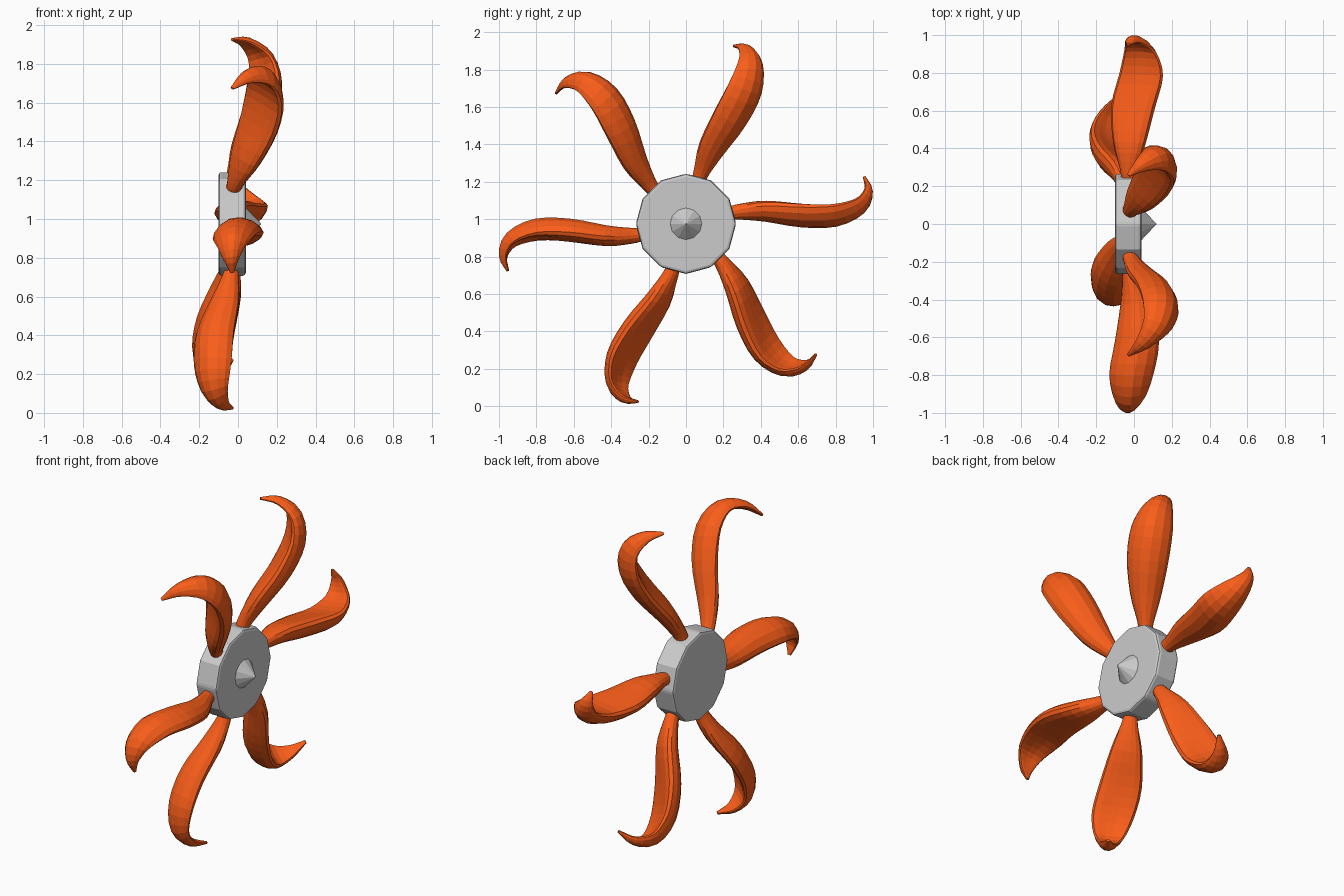
import bpy, bmesh
from math import radians, sin, cos, pi
from mathutils import Vector, Matrix

if "Cube" in bpy.data.objects:
    bpy.data.objects.remove(bpy.data.objects["Cube"])

HUB = Vector((0, 0, 0.975))

def mat(name, col):
    m = bpy.data.materials.new(name)
    m.diffuse_color = col
    m.use_nodes = True
    m.node_tree.nodes["Principled BSDF"].inputs["Base Color"].default_value = m.diffuse_color
    return m

orange = mat("orange", (0.95, 0.11, 0.01, 1))

def obj(name, bm, material=None):
    bmesh.ops.recalc_face_normals(bm, faces=bm.faces)
    me = bpy.data.meshes.new(name)
    bm.to_mesh(me)
    bm.free()
    o = bpy.data.objects.new(name, me)
    bpy.context.collection.objects.link(o)
    if material:
        me.materials.append(material)
    return o

def cone_x(name, r1, r2, x0, x1, seg):
    bm = bmesh.new()
    bmesh.ops.create_cone(bm, cap_ends=True, segments=seg, radius1=r1, radius2=r2, depth=x1 - x0)
    bm.transform(Matrix.Translation(HUB + Vector(((x0 + x1) / 2, 0, 0))) @ Matrix.Rotation(pi / 2, 4, 'Y'))
    return obj(name, bm)

# hub disc with softened rim, and pointed nose
hub = cone_x("hub", 0.268, 0.268, -0.10, 0.04, 12)
bev = hub.modifiers.new("rim", 'BEVEL')
bev.width = 0.015
bev.segments = 2
bev.limit_method = 'ANGLE'
cone_x("nose_cone", 0.09, 0.0, 0.035, 0.12, 12)

# blade stations: radius, sideways bulge, width, thickness, cupping, inner sway, outer sway
STATIONS = [
    (0.235, 0.005, 0.075, 0.07, 0.0, 0, 0),
    (0.30, 0.012, 0.095, 0.085, 0.005, 0.3, 0),
    (0.433, 0.045, 0.175, 0.11, 0.015, 0.9, 0),
    (0.61, 0.122, 0.235, 0.115, 0.03, 1, 0.2),
    (0.78, 0.174, 0.235, 0.10, 0.04, 0.2, 1),
    (0.92, 0.160, 0.17, 0.07, 0.035, 0, 0.9),
    (0.985, 0.085, 0.09, 0.045, 0.015, 0, 0.3),
    (0.985, 0.0, 0.02, 0.015, 0.0, 0, 0),
]

def resample(pts, n):
    """Catmull-Rom through the stations, n steps per span."""
    p = [Vector(q) for q in pts]
    p = [2 * p[0] - p[1]] + p + [2 * p[-1] - p[-2]]
    out = []
    for i in range(1, len(p) - 2):
        a, b, c, d = p[i - 1:i + 3]
        for k in range(n):
            t = k / n
            out.append(0.5 * (2 * b + (c - a) * t + (2 * a - 5 * b + 4 * c - d) * t * t
                              + (3 * b - a - 3 * c + d) * t ** 3))
    out.append(p[-2])
    return out

RINGS = resample(STATIONS, 3)
SIDES = 14

def blade(name, theta, phi, scale, sway_in, sway_out):
    """Curled leaf at hub angle theta, pitched by phi about its own radial line."""
    rad = Vector((0, cos(theta), sin(theta)))
    tan = Vector((0, sin(theta), -cos(theta)))
    ax = Vector((1, 0, 0))
    bulge = tan * cos(phi) + ax * sin(phi)
    wide = ax * cos(phi) - tan * sin(phi)
    base = HUB + Vector((-0.03, 0, 0))
    bm = bmesh.new()
    rings = []
    for i, s in enumerate(RINGS):
        a, b = RINGS[max(i - 1, 0)], RINGS[min(i + 1, len(RINGS) - 1)]
        d = Vector((b[0] - a[0], (b[1] - a[1]) * scale)).normalized()
        normal = bulge * d.x - rad * d.y
        centre = base + rad * s[0] + bulge * s[1] * scale + ax * (s[5] * sway_in + s[6] * sway_out)
        ring = []
        for j in range(SIDES):
            ang = 2 * pi * j / SIDES
            u = cos(ang)
            v = s[3] / 2 * sin(ang) - s[4] * (u * u - 0.4)
            ring.append(bm.verts.new(centre + wide * (u * s[2] / 2) + normal * v))
        rings.append(ring)
    for r, q in zip(rings, rings[1:]):
        for j in range(SIDES):
            k = (j + 1) % SIDES
            bm.faces.new((r[j], r[k], q[k], q[j]))
    bm.faces.new(rings[0])
    bm.faces.new(rings[-1])
    return obj(name, bm, orange)

# six blades: pitch, bulge scale, inner and outer sway
BLADES = [(10, 0.90, 0.0, 0.045), (47, 1.07, 0.04, 0.035), (40, 1.28, 0.04, 0.03),
          (-8, 0.97, 0.055, 0.025), (-38, 1.1, -0.015, 0.01), (-39, 1.3, 0.005, 0.02)]
for i, (pitch, scale, s_in, s_out) in enumerate(BLADES):
    blade(f"blade_{i + 1}", radians(14.8 + 60 * i), radians(pitch), scale, s_in, s_out)
